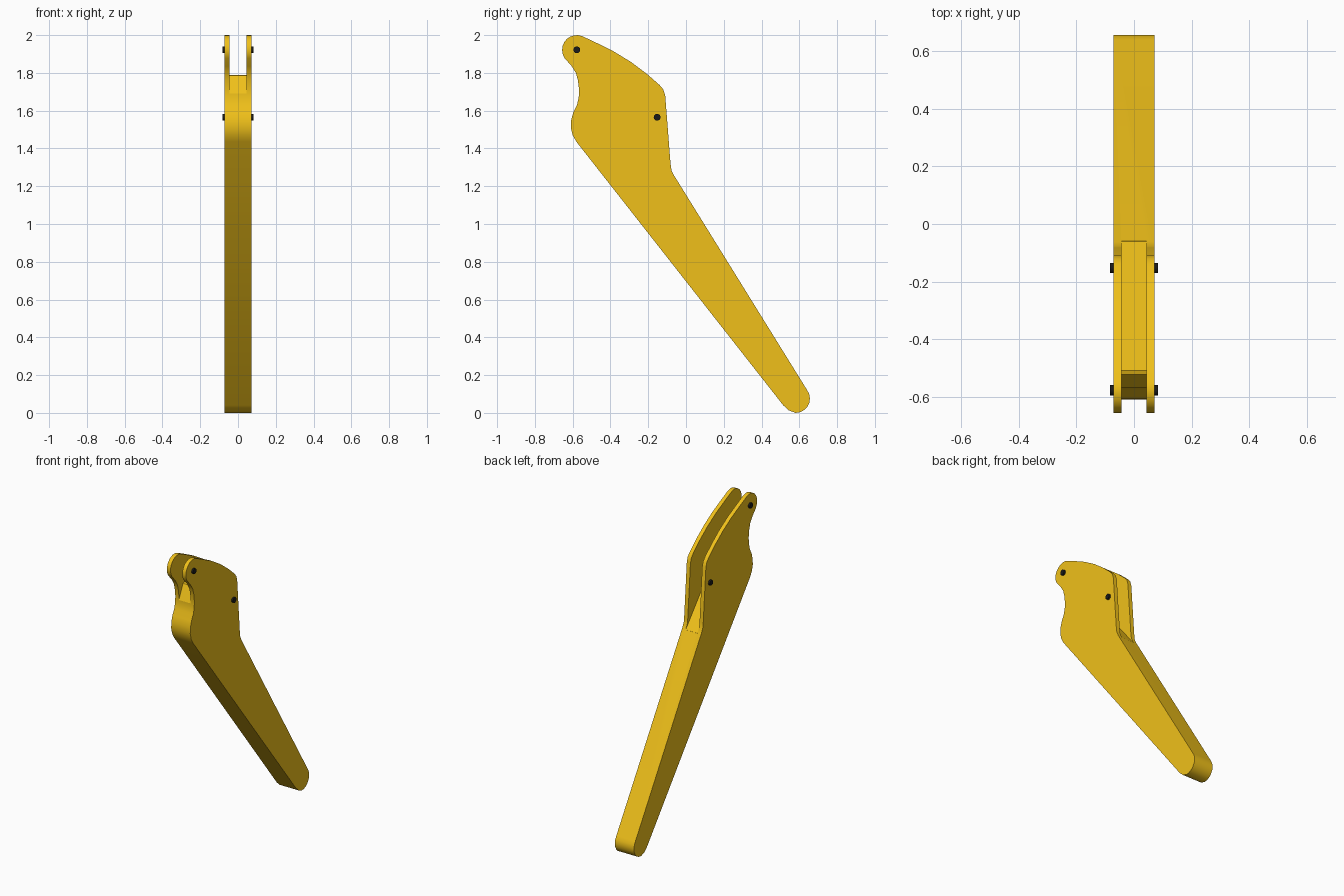
import bpy, bmesh, math

if "Cube" in bpy.data.objects:
    bpy.data.objects.remove(bpy.data.objects["Cube"])

def material(name, color):
    m = bpy.data.materials.new(name)
    m.diffuse_color = color
    m.use_nodes = True
    m.node_tree.nodes["Principled BSDF"].inputs["Base Color"].default_value = m.diffuse_color
    return m

yellow = material("yellow_paint", (0.87, 0.53, 0.01, 1))
black = material("black_pin", (0.01, 0.01, 0.01, 1))

def prism(name, outline, half_width, mat):
    """Extrude a (y, z) outline symmetrically along x."""
    bm = bmesh.new()
    face = bm.faces.new([bm.verts.new((-half_width, y, z)) for y, z in outline])
    ext = bmesh.ops.extrude_face_region(bm, geom=[face])["geom"]
    bmesh.ops.translate(bm, vec=(2 * half_width, 0, 0),
                        verts=[v for v in ext if isinstance(v, bmesh.types.BMVert)])
    bmesh.ops.recalc_face_normals(bm, faces=bm.faces)
    me = bpy.data.meshes.new(name)
    bm.to_mesh(me)
    bm.free()
    ob = bpy.data.objects.new(name, me)
    bpy.context.collection.objects.link(ob)
    me.materials.append(mat)
    return ob

def arc(cy, cz, r, a0, a1, n):
    return [(cy + r * math.cos(math.radians(a0 + (a1 - a0) * i / n)),
             cz + r * math.sin(math.radians(a0 + (a1 - a0) * i / n))) for i in range(n + 1)]

# Side outline: rounded foot, straight shank, swollen head with hooked top
outline = arc(0.58, 0.076, 0.076, 38, -90, 7)
outline += [(0.545, 0.013), (0.515, 0.04), (-0.58, 1.435), (-0.6, 1.47), (-0.61, 1.51),
            (-0.608, 1.55), (-0.597, 1.59), (-0.577, 1.63), (-0.568, 1.67), (-0.566, 1.71),
            (-0.572, 1.76), (-0.583, 1.80), (-0.605, 1.835)]
outline += arc(-0.578, 1.922, 0.078, 215, 68, 9)
outline += [(-0.47, 1.957), (-0.38, 1.912), (-0.29, 1.857), (-0.21, 1.797), (-0.14, 1.736),
            (-0.12, 1.712), (-0.11, 1.68), (-0.082, 1.32), (-0.077, 1.285), (-0.062, 1.255)]
arm = prism("lever_arm", outline, 0.071, yellow)

# Slot between the two cheek plates
slot = prism("slot_cutter", [(-0.8, 1.69), (-0.567, 1.69), (-0.522, 1.785), (-0.508, 1.79),
                             (-0.06, 1.25), (0.2, 1.25), (0.2, 2.2), (-0.8, 2.2)], 0.044, yellow)
slot.hide_render = True
mod = arm.modifiers.new("slot", "BOOLEAN")
mod.operation, mod.solver, mod.object = "DIFFERENCE", "EXACT", slot
bpy.context.view_layer.objects.active = arm
bpy.ops.object.modifier_apply(modifier=mod.name)
bpy.data.objects.remove(slot)

bpy.ops.object.select_all(action="DESELECT")
arm.select_set(True)
bpy.ops.object.shade_smooth_by_angle(angle=math.radians(35))

# Pin heads on the outside of both cheeks
for label, y, z in (("top", -0.578, 1.922), ("rear", -0.153, 1.565)):
    for side, s in (("left", -1), ("right", 1)):
        bpy.ops.mesh.primitive_cylinder_add(vertices=16, radius=0.018, depth=0.026,
                                            location=(s * 0.07, y, z),
                                            rotation=(0, math.pi / 2, 0))
        pin = bpy.context.object
        pin.name = f"{label}_pin_{side}"
        pin.data.materials.append(black)
        bpy.ops.object.shade_smooth_by_angle(angle=math.radians(35))
